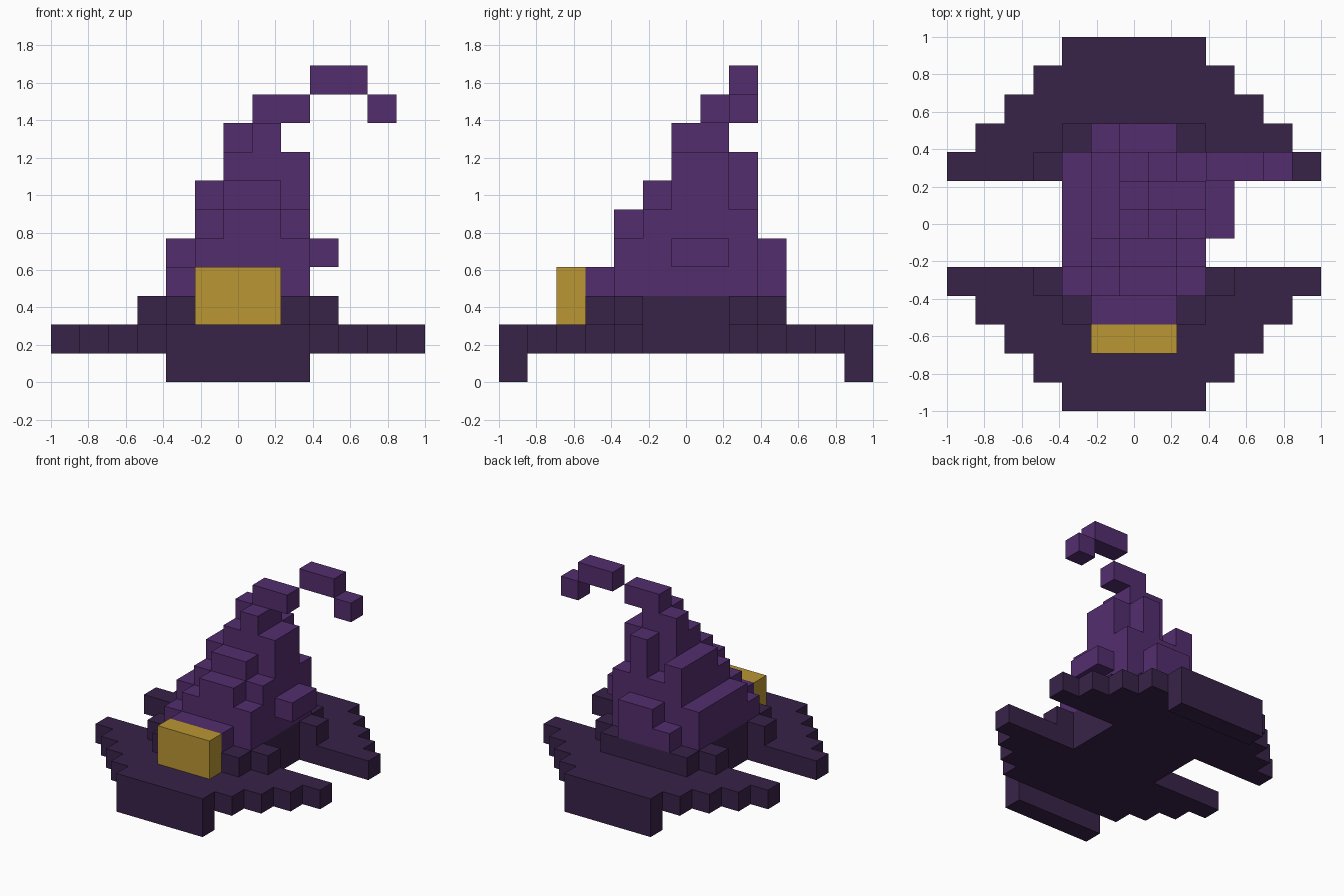
import bpy, bmesh
from mathutils import Vector

if "Cube" in bpy.data.objects:
    bpy.data.objects.remove(bpy.data.objects["Cube"])

U = 2 / 13  # one cube of the blocky model


def material(name, rgb):
    m = bpy.data.materials.new(name)
    m.diffuse_color = (*rgb, 1)
    m.use_nodes = True
    m.node_tree.nodes["Principled BSDF"].inputs["Base Color"].default_value = m.diffuse_color
    return m


dark = material("dark_purple", (0.039, 0.0165, 0.064))
purple = material("purple", (0.087, 0.027, 0.158))
gold = material("gold", (0.49, 0.305, 0.034))


def box(x0, x1, y0, y1, z0, z1):
    """Set of unit cubes in a box; limits are in cubes from the centre."""
    return {(x, y, z)
            for x in range(round(x0 + 6.5), round(x1 + 6.5))
            for y in range(round(y0 + 6.5), round(y1 + 6.5))
            for z in range(z0, z1)}


def union(*boxes):
    out = set()
    for b in boxes:
        out |= box(*b)
    return out


parts = {}

# Brim: stepped front and back halves, drooping at both ends
brim = box(-2.5, 2.5, -1.5, 1.5, 1, 2)
for i in range(5):
    w = 6.5 - i
    brim |= union((-w, w, 1.5 + i, 2.5 + i, 1, 2), (-w, w, -2.5 - i, -1.5 - i, 1, 2))
brim |= union((-2.5, 2.5, 5.5, 6.5, 0, 2), (-2.5, 2.5, -6.5, -5.5, 0, 2))
parts["brim"] = (brim, dark)

# Band around the foot of the cone
parts["band"] = (union((-2.5, 2.5, -3.5, 3.5, 2, 3),
                       (-3.5, 3.5, 1.5, 2.5, 2, 3),
                       (-3.5, 3.5, -2.5, -1.5, 2, 3)), dark)

# Buckle on the front
parts["buckle"] = (box(-1.5, 1.5, -4.5, -3.5, 2, 4), gold)

# Crumpled cone, layer by layer
parts["cone"] = (union(
    (-2.5, 2.5, -2.5, 2.5, 3, 4), (-1.5, 1.5, -3.5, 3.5, 3, 4),
    (-2.5, 2.5, -1.5, 2.5, 4, 5), (-1.5, 2.5, -2.5, -1.5, 4, 5),
    (-0.5, 1.5, 2.5, 3.5, 4, 5), (2.5, 3.5, -0.5, 1.5, 4, 5),
    (-1.5, 2.5, -1.5, 2.5, 5, 6), (-0.5, 1.5, -2.5, -1.5, 5, 6),
    (-1.5, 2.5, -0.5, 1.5, 6, 7), (-0.5, 1.5, -1.5, -0.5, 6, 7),
    (-1.5, -0.5, 1.5, 2.5, 6, 7), (0.5, 1.5, 1.5, 2.5, 6, 8),
    (-0.5, 2.5, -0.5, 1.5, 7, 8),
    (0.5, 1.5, -0.5, 1.5, 8, 9), (-0.5, 0.5, 0.5, 1.5, 8, 9)), purple)

# Bent tip
parts["bent_tip"] = (union((0.5, 2.5, 0.5, 1.5, 9, 10),
                           (2.5, 4.5, 1.5, 2.5, 10, 11),
                           (4.5, 5.5, 1.5, 2.5, 9, 10)), purple)

solid = set().union(*(cells for cells, _ in parts.values()))


def build(name, cells, mat):
    """Skin the cubes with only their outward visible faces."""
    bm = bmesh.new()
    verts = {}

    def vert(p):
        if p not in verts:
            verts[p] = bm.verts.new(((p[0] - 6.5) * U, (p[1] - 6.5) * U, p[2] * U))
        return verts[p]

    for c in sorted(cells):
        for axis in range(3):
            for side in (0, 1):
                n = list(c)
                n[axis] += 2 * side - 1
                if tuple(n) in solid:
                    continue
                a, b = (axis + 1) % 3, (axis + 2) % 3
                ring = []
                for da, db in ((0, 0), (1, 0), (1, 1), (0, 1)):
                    p = list(c)
                    p[axis] += side
                    p[a] += da
                    p[b] += db
                    ring.append(vert(tuple(p)))
                bm.faces.new(ring if side else ring[::-1])
    me = bpy.data.meshes.new(name)
    bm.to_mesh(me)
    bm.free()
    me.materials.append(mat)
    ob = bpy.data.objects.new(name, me)
    bpy.context.scene.collection.objects.link(ob)


for part_name, (part_cells, part_mat) in parts.items():
    build(part_name, part_cells, part_mat)
